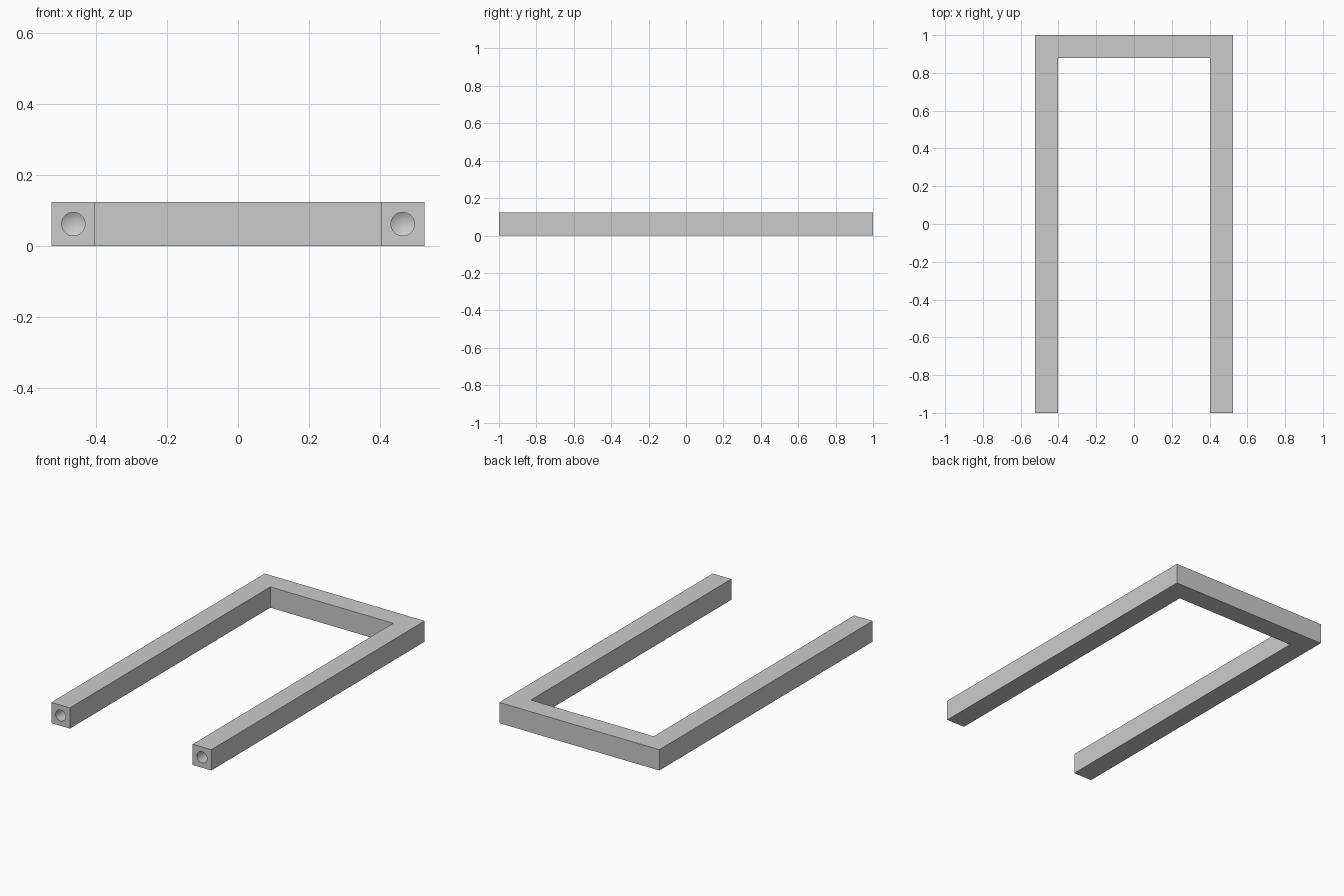
import bpy
import bmesh
import math

if "Cube" in bpy.data.objects:
    bpy.data.objects.remove(bpy.data.objects["Cube"])

HALF_W, INNER, HEIGHT = 0.525, 0.403, 0.123
BAR = HALF_W - INNER
HOLE_R, HOLE_DEPTH = 0.033, 0.2

grey = bpy.data.materials.new("plain grey")
grey.diffuse_color = (0.6, 0.6, 0.6, 1)
grey.use_nodes = True
grey.node_tree.nodes["Principled BSDF"].inputs["Base Color"].default_value = grey.diffuse_color


def make_object(name, bm):
    bmesh.ops.recalc_face_normals(bm, faces=bm.faces)
    mesh = bpy.data.meshes.new(name)
    bm.to_mesh(mesh)
    bm.free()
    mesh.materials.append(grey)
    obj = bpy.data.objects.new(name, mesh)
    bpy.context.collection.objects.link(obj)
    return obj


# U-shaped square bar, extruded from its plan outline
right = [(INNER, 1 - BAR), (INNER, -1), (HALF_W, -1), (HALF_W, 1)]
outline = right + [(-x, y) for x, y in reversed(right)]
bm = bmesh.new()
base = bm.faces.new([bm.verts.new((x, y, 0)) for x, y in outline])
top = bmesh.ops.extrude_face_region(bm, geom=[base])["geom"]
bmesh.ops.translate(bm, vec=(0, 0, HEIGHT),
                    verts=[v for v in top if isinstance(v, bmesh.types.BMVert)])
frame = make_object("u_frame", bm)

# Drilled hole with a pointed bottom in the end of each leg
SIDES = 32
for side, sign in (("left", -1), ("right", 1)):
    cx, cz = sign * (HALF_W + INNER) / 2, HEIGHT / 2
    bm = bmesh.new()
    rings = []
    for y in (-1.05, -1 + HOLE_DEPTH):
        rings.append([bm.verts.new((cx + HOLE_R * math.cos(i * math.tau / SIDES), y,
                                    cz + HOLE_R * math.sin(i * math.tau / SIDES)))
                      for i in range(SIDES)])
    tip = bm.verts.new((cx, -1 + HOLE_DEPTH + HOLE_R * 0.6, cz))
    bm.faces.new(rings[0])
    for i in range(SIDES):
        j = (i + 1) % SIDES
        bm.faces.new((rings[0][i], rings[0][j], rings[1][j], rings[1][i]))
        bm.faces.new((rings[1][i], rings[1][j], tip))
    drill = make_object(side + "_hole_cutter", bm)
    drill.hide_render = True
    drill.hide_set(True)
    cut = frame.modifiers.new(side + "_hole", 'BOOLEAN')
    cut.operation = 'DIFFERENCE'
    cut.solver = 'EXACT'
    cut.object = drill

# Keep crisp bar edges while the holes shade smoothly
bpy.context.view_layer.objects.active = frame
frame.select_set(True)
for modifier in list(frame.modifiers):
    bpy.ops.object.modifier_apply(modifier=modifier.name)
bpy.ops.object.shade_smooth_by_angle(angle=math.radians(30))
